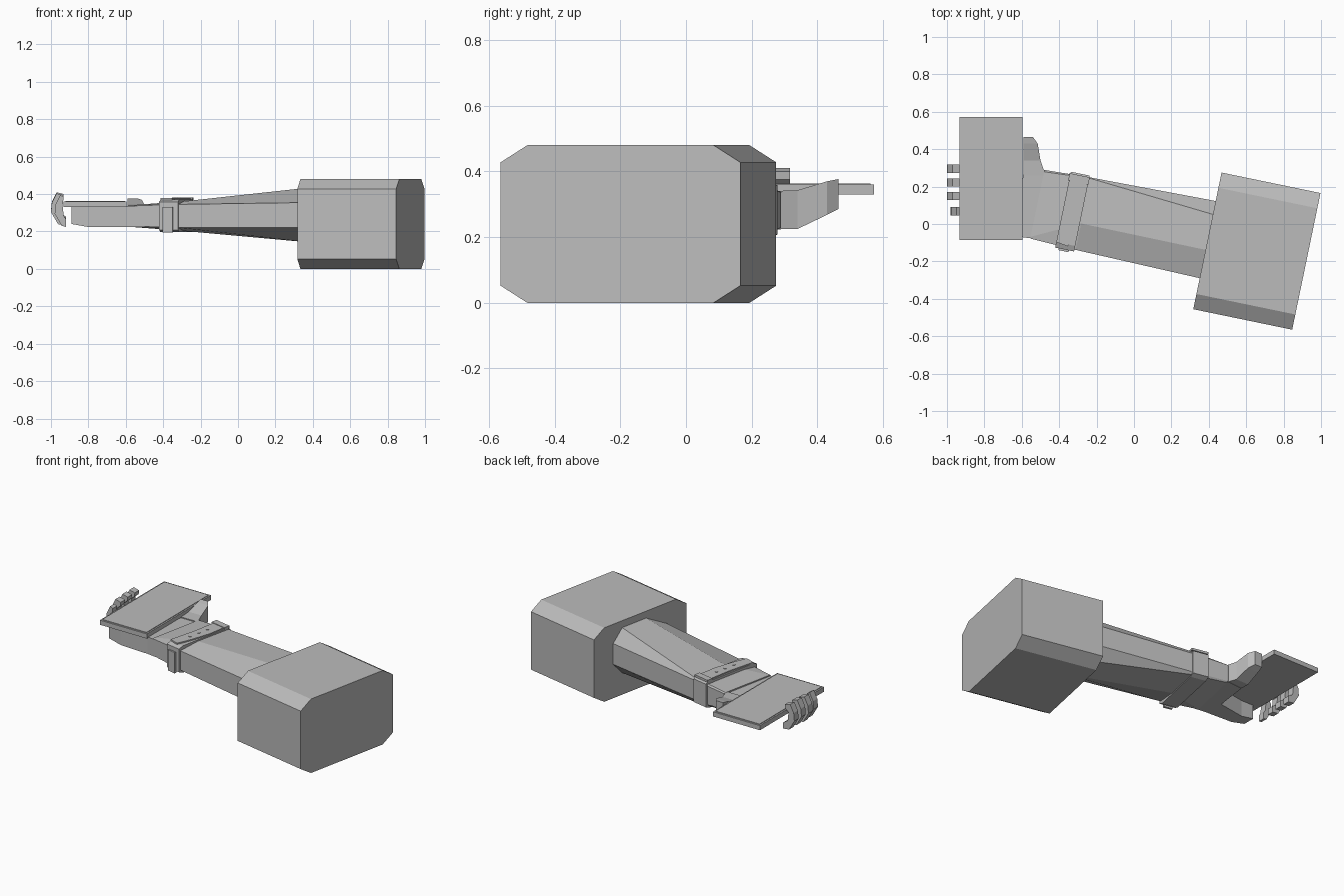
import bpy, bmesh, math
from mathutils import Matrix, Vector

if "Cube" in bpy.data.objects:
    bpy.data.objects.remove(bpy.data.objects["Cube"], do_unlink=True)

grey = bpy.data.materials.new("plain grey")
grey.use_nodes = True
COLOUR = (0.5, 0.5, 0.5, 1)
grey.diffuse_color = COLOUR
grey.node_tree.nodes["Principled BSDF"].inputs["Base Color"].default_value = COLOUR

# Arm frame: local x runs from the sleeve to the hand, local y to the thumb side
ANGLE = math.radians(-11.7)
U = Vector((-math.cos(ANGLE), -math.sin(ANGLE), 0))
V = Vector((-math.sin(ANGLE), math.cos(ANGLE), 0))
ORIGIN = Vector((0.657, -0.145, 0))


def arm(s, v, z):
    return ORIGIN + U * s + V * v + Vector((0, 0, z))


def loft(name, rings):
    """Skin closed rings of points, with capped ends."""
    bm = bmesh.new()
    loops = [[bm.verts.new(p) for p in ring] for ring in rings]
    for a, b in zip(loops, loops[1:]):
        for i in range(len(a)):
            j = (i + 1) % len(a)
            bm.faces.new((a[i], a[j], b[j], b[i]))
    bm.faces.new(loops[0])
    bm.faces.new(loops[-1])
    bmesh.ops.recalc_face_normals(bm, faces=bm.faces)
    mesh = bpy.data.meshes.new(name)
    bm.to_mesh(mesh)
    bm.free()
    mesh.materials.append(grey)
    obj = bpy.data.objects.new(name, mesh)
    bpy.context.collection.objects.link(obj)
    return obj


def chamfered(v0, v1, z0, z1, cv, cz):
    return [(v0, z0 + cz), (v0, z1 - cz), (v0 + cv, z1), (v1 - cv, z1),
            (v1, z1 - cz), (v1, z0 + cz), (v1 - cv, z0), (v0 + cv, z0)]


def along(s, section):
    return [arm(s, v, z) for v, z in section]


def slab(name, outline, z0, z1, place=lambda x, y, z: Vector((x, y, z))):
    return loft(name, [[place(x, y, z) for x, y in outline] for z in (z0, z1)])


def rect(x0, x1, y0, y1):
    return [(x0, y0), (x1, y0), (x1, y1), (x0, y1)]


# Sleeve block
sleeve = chamfered(-0.373, 0.373, 0, 0.48, 0.083, 0.052)
loft("sleeve_block", [along(s, sleeve) for s in (-0.27, 0.27)])

# Forearm, tapering from a faceted octagon to a flat wrist
elbow = [(-0.204, 0.22), (-0.204, 0.355), (-0.049, 0.437), (0.143, 0.437),
         (0.218, 0.355), (0.218, 0.22), (0.143, 0.14), (-0.049, 0.14)]
wrist = [(-0.19, 0.22), (-0.19, 0.345), (-0.046, 0.362), (0.2, 0.36),
         (0.205, 0.345), (0.205, 0.22), (0.2, 0.202), (-0.046, 0.202)]
hand_end = chamfered(-0.18, 0.195, 0.223, 0.342, 0.01, 0.005)
loft("forearm", [along(0.25, elbow), along(0.95, wrist), along(1.2, hand_end)])

# Wrist strap with a shaped plate, a side tab and studs
band = chamfered(-0.2, 0.214, 0.196, 0.37, 0.03, 0.012)
loft("wrist_strap", [along(s, band) for s in (0.957, 1.06)])
plate = [(0.965, 0.2), (1.055, 0.19), (1.05, 0.02), (1.06, -0.17),
         (0.995, -0.18), (0.975, -0.08), (0.96, 0.05)]
slab("strap_plate", plate, 0.368, 0.378, arm)
slab("strap_buckle", rect(0.955, 1.065, 0.165, 0.205), 0.368, 0.382, arm)
slab("strap_side_tab", rect(0.985, 1.04, -0.21, -0.195), 0.195, 0.33, arm)
for i, v in enumerate((-0.06, 0.01, 0.08)):
    stud = [(1.01 + 0.009 * math.cos(a * math.pi / 4), v + 0.009 * math.sin(a * math.pi / 4))
            for a in range(8)]
    slab(f"strap_stud_{i + 1}", stud, 0.376, 0.381, arm)

# Palm: a heel that narrows under the tablet
palm = [(-0.49, -0.085), (-0.6, -0.07), (-0.8, -0.06), (-0.89, -0.05),
        (-0.89, 0.03), (-0.8, 0.03), (-0.62, 0.06), (-0.59, 0.28), (-0.475, 0.29)]
loft("palm", [[Vector((x, y, 0.24 if x < -0.85 else 0.224)) for x, y in palm],
              [Vector((x, y, 0.334)) for x, y in palm]])

# Thumb, rising along the edge of the tablet
thumb = [(0.26, -0.59, -0.472, 0.225, 0.34), (0.34, -0.592, -0.5, 0.225, 0.343),
         (0.43, -0.592, -0.515, 0.268, 0.37), (0.465, -0.592, -0.54, 0.286, 0.377)]
loft("thumb", [[Vector((x, y, z)) for x, z in rect(x0, x1, z0, z1)]
               for y, x0, x1, z0, z1 in thumb])

# Tablet with a slightly raised back panel
slab("tablet", rect(-0.932, -0.595, -0.085, 0.573), 0.33, 0.36)
slab("tablet_panel", rect(-0.922, -0.605, -0.075, 0.563), 0.359, 0.364)

# Fingers hooked round the far edge of the tablet
hook = [(-0.92, 0.24), (-0.962, 0.245), (-1.0, 0.31), (-0.995, 0.36), (-0.97, 0.41),
        (-0.932, 0.4), (-0.935, 0.375), (-0.958, 0.355), (-0.952, 0.3), (-0.92, 0.28)]
for name, y, shift, drop in (("index", 0.295, 0.0, 0.0), ("middle", 0.222, 0.0, 0.0),
                             ("ring", 0.15, 0.0, 0.006), ("little", 0.068, 0.02, 0.015)):
    loft(f"{name}_finger", [[Vector((x + shift * (x < -0.94), yy, z - drop)) for x, z in hook]
                            for yy in (y - 0.022, y + 0.022)])
